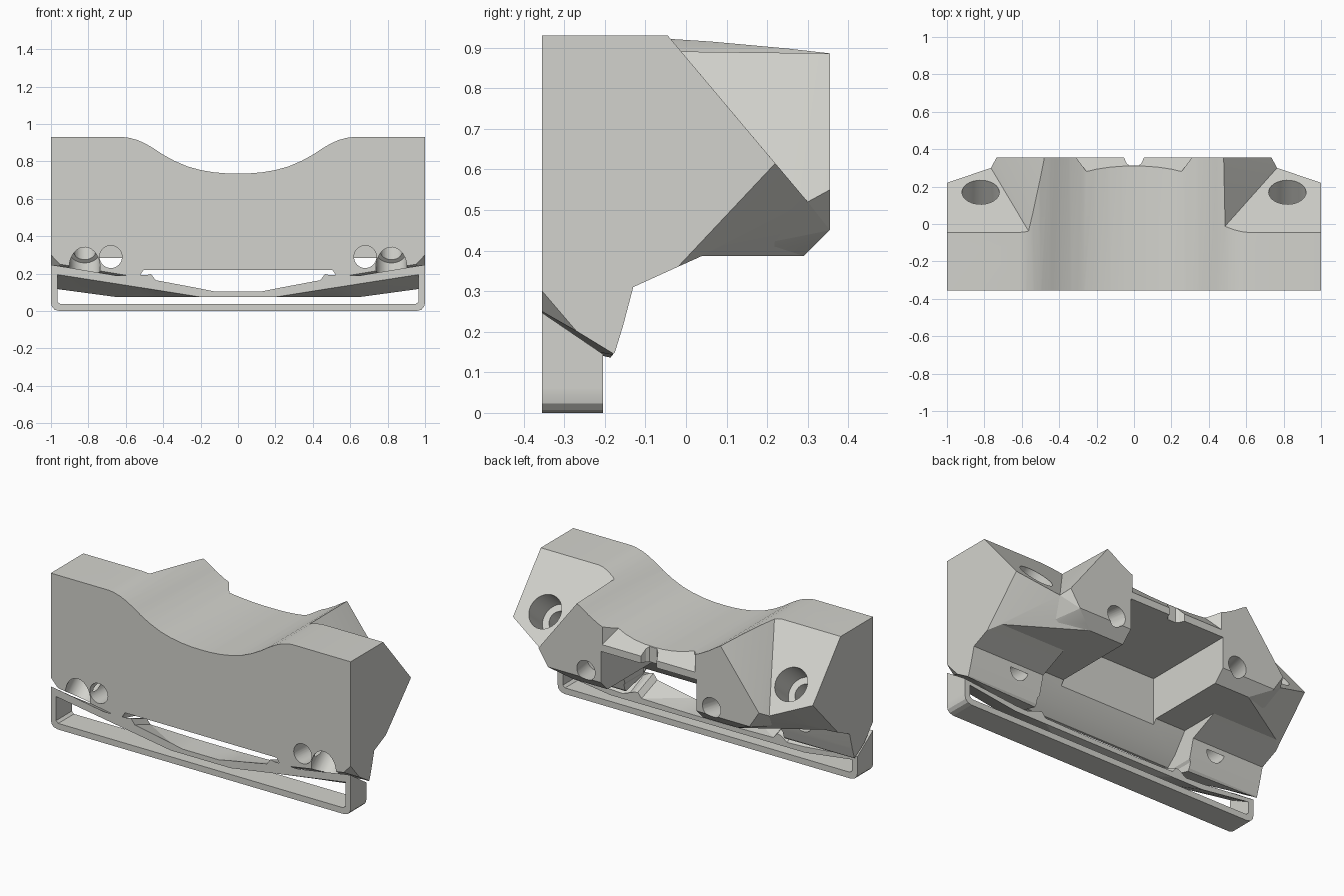
import bpy, bmesh, math
from mathutils import Vector

if "Cube" in bpy.data.objects:
    bpy.data.objects.remove(bpy.data.objects["Cube"])

grey = bpy.data.materials.new("light_grey")
grey.diffuse_color = (0.65, 0.65, 0.61, 1)
grey.use_nodes = True
grey.node_tree.nodes["Principled BSDF"].inputs["Base Color"].default_value = grey.diffuse_color


def finish(bm, name):
    bmesh.ops.recalc_face_normals(bm, faces=bm.faces)
    if bm.calc_volume(signed=True) < 0:
        bmesh.ops.reverse_faces(bm, faces=bm.faces)
    me = bpy.data.meshes.new(name)
    bm.to_mesh(me)
    bm.free()
    ob = bpy.data.objects.new(name, me)
    bpy.context.collection.objects.link(ob)
    me.materials.append(grey)
    return ob


def hull(name, pts):
    bm = bmesh.new()
    for p in pts:
        bm.verts.new(p)
    bmesh.ops.convex_hull(bm, input=list(bm.verts))
    loose = [v for v in bm.verts if not v.link_faces]
    bmesh.ops.delete(bm, geom=loose, context='VERTS')
    return finish(bm, name)


def loft(name, front, back):
    """Closed solid between two matching outlines."""
    bm = bmesh.new()
    a = [bm.verts.new(p) for p in front]
    b = [bm.verts.new(p) for p in back]
    bm.faces.new(a[::-1])
    bm.faces.new(b)
    n = len(a)
    for i in range(n):
        j = (i + 1) % n
        bm.faces.new((a[i], a[j], b[j], b[i]))
    bmesh.ops.triangulate(bm, faces=list(bm.faces), ngon_method='EAR_CLIP')
    return finish(bm, name)


def prism_y(name, pts, y0, y1):
    return loft(name, [(x, y0, z) for x, z in pts], [(x, y1, z) for x, z in pts])


def prism_x(name, pts, x0, x1):
    return loft(name, [(x0, y, z) for y, z in pts], [(x1, y, z) for y, z in pts])


def box(name, x0, x1, y0, y1, z0, z1):
    return prism_y(name, [(x0, z0), (x1, z0), (x1, z1), (x0, z1)], y0, y1)


def rod(name, p, q, r):
    p, q = Vector(p), Vector(q)
    u = (q - p).orthogonal().normalized()
    v = (q - p).normalized().cross(u)
    ring = [(u * math.cos(t) + v * math.sin(t)) * r for t in (math.tau * i / 32 for i in range(32))]
    return loft(name, [p + o for o in ring], [q + o for o in ring])


def volume(me):
    bm = bmesh.new()
    bm.from_mesh(me)
    v = bm.calc_volume(signed=True)
    bm.free()
    return v


def boolean(ob, tool, op):
    """Apply a boolean, taking the first solver with a sound volume."""
    old = volume(ob.data)
    for solver in ('EXACT', 'MANIFOLD', 'FLOAT'):
        m = ob.modifiers.new("cut", 'BOOLEAN')
        m.object, m.operation, m.solver = tool, op, solver
        bpy.context.view_layer.update()
        dg = bpy.context.evaluated_depsgraph_get()
        me = bpy.data.meshes.new_from_object(ob.evaluated_get(dg))
        ob.modifiers.remove(m)
        new = volume(me)
        sound = old - 1e-4 <= new < old * 3 if op == 'UNION' else old * .6 < new <= old + 1e-4
        if sound and len(me.polygons):
            ob.data = me
            break
    bpy.data.objects.remove(tool)


def sym(half):
    """Mirror a half profile running from +x towards x = 0."""
    return half + [(-p[0],) + tuple(p[1:]) for p in reversed(half) if p[0] > 0]


# Front slab
F = -0.355
body = box("bracket_body", -1, 1, F, -0.12, 0.1, 0.93)

# Screw wings with sloped backs
for s in (1, -1):
    wing = [(1, F, .93), (.3, F, .93), (1, -.045, .93), (.3, -.045, .93),
            (1, .22, .615), (.92, .245, .585), (.765, .3, .52), (.3, .3, .52),
            (.55, .29, .387), (.3, .29, .387), (.8, .04, .387), (1, -.02, .36),
            (1, -.13, .31), (.3, -.13, .31), (1, F, .31), (.3, F, .31)]
    boolean(body, hull("wing", [(s * x, y, z) for x, y, z in wing]), 'UNION')

# Central rear block, its right flank slightly steeper than its left
half = [(.47, .355, .898), (.735, .355, .55), (.765, .3, .52), (.67, .355, .45),
        (.55, .29, .387), (.8, .04, .387), (.8, -.13, .31), (.8, -.3, .31)]
block = [(s * x, y, z) for x, y, z in half for s in (1, -1)]
block += [(-.56, -.3, .929), (-.56, -.045, .929), (.48, -.3, .9), (.48, -.02, .9)]
boolean(body, hull("block", block), 'UNION')

# Saddle on top
saddle = sym([(.62, .95), (.62, .931), (.58, .926), (.54, .915), (.5, .898), (.45, .869),
              (.4, .836), (.34, .803), (.27, .773), (.2, .754), (.13, .742), (.06, .736), (0, .735)])
boolean(body, prism_y("saddle_cutter", saddle, -.5, .5), 'DIFFERENCE')

# Stepped underside behind the slab
under = [(-.187, 0), (-.187, .135), (-.175, .15), (-.155, .215), (-.13, .31), (-.02, .36),
         (.04, .387), (.29, .387), (.37, .467), (.5, .467), (.5, 0)]
boolean(body, prism_x("under_cutter", under, -1.2, 1.2), 'DIFFERENCE')

# Shallow V underside of the slab
for s in (1, -1):
    vf = [(1.05, 0), (1.05, .36), (.95, .253), (.5, .178), (.5, 0)]
    vb = [(1.05, 0), (1.05, .15), (.95, .143), (.5, .134), (.5, 0)]
    boolean(body, loft("vee_cutter", [(s * x, -.36, z) for x, z in vf],
                       [(s * x, -.18, z) for x, z in vb]), 'DIFFERENCE')

# Middle gap, with a sloped hollow rising behind it
gap = [(-.53, 0), (.53, 0), (.53, .183), (.505, .22), (-.505, .22), (-.53, .183)]
boolean(body, prism_y("gap_cutter", gap, -.4, 0), 'DIFFERENCE')
hollow = [(-.34, .1), (-.34, .221), (-.28, .275), (-.2, .387), (.1, .387), (.1, .1)]
boolean(body, prism_x("hollow_cutter", hollow, -.52, .52), 'DIFFERENCE')

# Rear pocket, bevelled lintel and its small notch
boolean(body, box("pocket_cutter", -.32, .32, -.22, .5, .25, .64), 'DIFFERENCE')
wedge = [(s * x, y, z) for s in (1, -1) for x, y, z in
         ((.25, .275, .775), (.325, .375, .66), (.25, .275, .95), (.325, .375, .95))]
boolean(body, hull("lintel_cutter", wedge), 'DIFFERENCE')
notch = [(x, y, z) for z in (.6, .9) for x, y in
         ((-.055, .36), (-.04, .325), (-.025, .312), (.025, .312), (.04, .325), (.055, .36))]
boolean(body, hull("notch_cutter", notch), 'DIFFERENCE')

# Tilted screw holes with counterbores, and straight blind holes front and back
d = Vector((0, -.765, -.644))
for s in (1, -1):
    c = Vector((s * .82, .17, .675))
    boolean(body, rod("bore", c - d * .2, c + d * .17, .1), 'DIFFERENCE')
    boolean(body, rod("screw", c, c + d * .9, .06), 'DIFFERENCE')
    boolean(body, rod("front_bore", c + d * .55, c + d * .9, .083), 'DIFFERENCE')
    boolean(body, rod("front_hole", (s * .68, -.4, .29), (s * .68, -.137, .29), .06), 'DIFFERENCE')
    boolean(body, rod("rear_hole", (s * .41, .4, .5), (s * .45, .2, .49), .06), 'DIFFERENCE')

# Lower frame: bottom bar and end posts, x, z at the front, z at the back
B = -.205
outer = sym([(1, .24, .138), (1, .062, .062), (1, .045, .045), (.995, .023, .023),
             (.98, .007, .007), (.955, 0, 0), (.94, 0, 0)])
inner = sym([(.965, .235, .135), (.965, .05, .05), (.95, .037, .037)])
ring = outer + inner[::-1]
frame = loft("lower_frame", [(x, F, f) for x, f, b in ring], [(x, B, b) for x, f, b in ring])

# Spring arm: x, top and bottom at the front, top and bottom at the back
arm = sym([(1, .247, .2, .145, .122), (.965, .242, .195, .141, .118), (.65, .19, .146, .11, .075),
           (.53, .17, .127, .105, .075), (.49, .192, .121, .135, .075), (.465, .198, .117, .14, .075),
           (.44, .165, .113, .11, .075), (.2, .12, .075, .105, .075), (.12, .104, .075, .104, .075),
           (0, .104, .075, .104, .075)])
front = [(r[0], F, r[1]) for r in arm] + [(r[0], F, r[2]) for r in reversed(arm)]
back = [(r[0], B, r[3]) for r in arm] + [(r[0], B, r[4]) for r in reversed(arm)]
spring = loft("spring_arm", front, back)

# Smooth curves, crisp edges
for ob in (body, frame, spring):
    bpy.ops.object.select_all(action='DESELECT')
    ob.select_set(True)
    bpy.context.view_layer.objects.active = ob
    bpy.ops.object.shade_smooth_by_angle(angle=math.radians(13))
